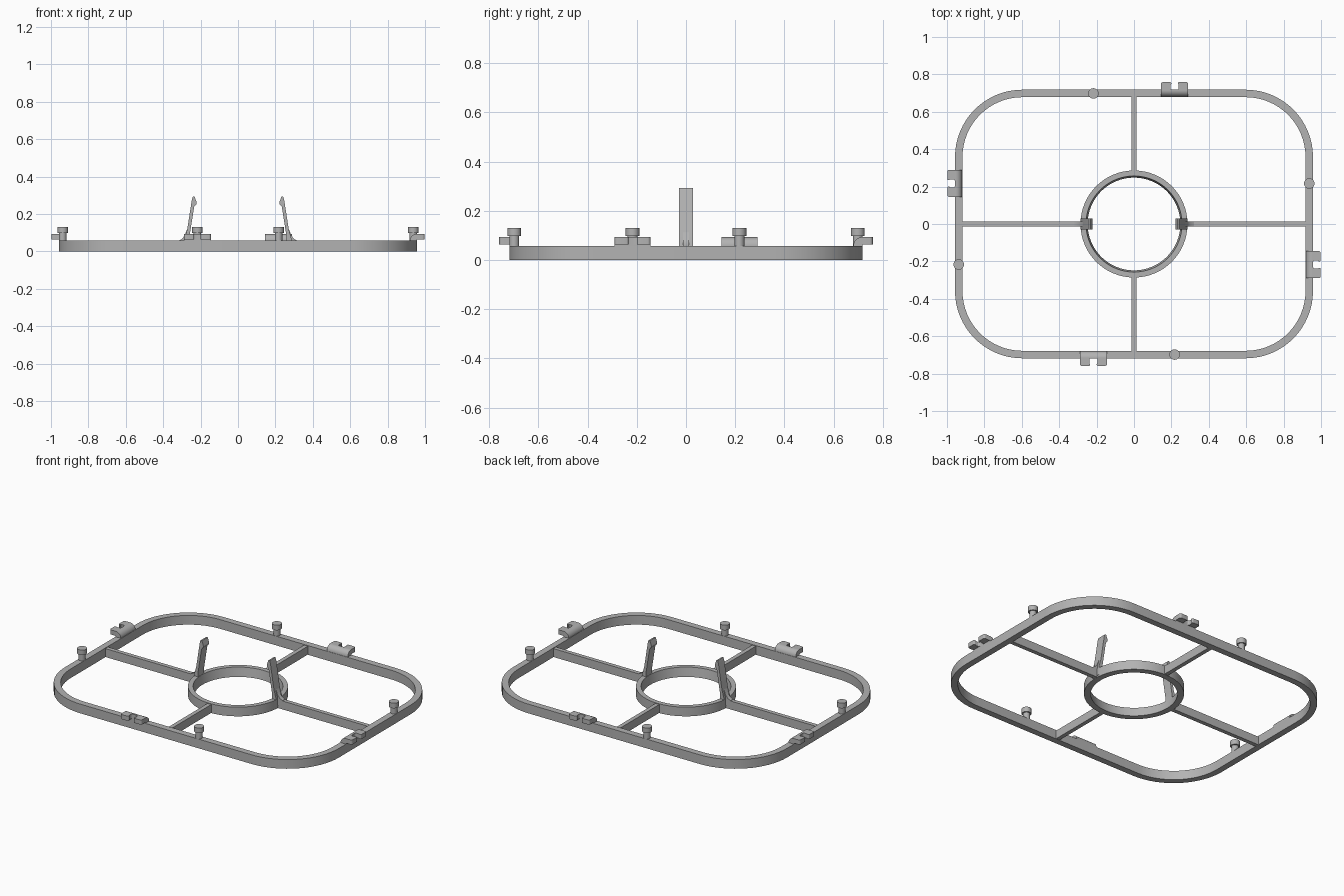
import bpy, bmesh, math
from mathutils import Matrix, Vector

cube = bpy.data.objects.get("Cube")
if cube:
    bpy.data.objects.remove(cube, do_unlink=True)

grey = bpy.data.materials.new("plain grey")
grey.use_nodes = True
grey.diffuse_color = (0.45, 0.45, 0.45, 1)
grey.node_tree.nodes["Principled BSDF"].inputs["Base Color"].default_value = grey.diffuse_color

HALF_X, HALF_Y, WALL, TOP = 0.957, 0.718, 0.04, 0.058
OFFSET = 0.217


def finish(name, bm, matrix=Matrix()):
    bmesh.ops.recalc_face_normals(bm, faces=bm.faces)
    mesh = bpy.data.meshes.new(name)
    bm.to_mesh(mesh)
    bm.free()
    mesh.transform(matrix)
    mesh.materials.append(grey)
    mesh.shade_smooth()
    mesh.set_sharp_from_angle(angle=math.radians(30))
    obj = bpy.data.objects.new(name, mesh)
    bpy.context.collection.objects.link(obj)
    return obj


def arc(cx, cy, r, start, end, steps):
    angles = [math.radians(start + (end - start) * i / steps) for i in range(steps + 1)]
    return [(cx + r * math.cos(a), cy + r * math.sin(a)) for a in angles]


def rounded_loop(hx, hy, r, z):
    points = []
    for k, (sx, sy) in enumerate([(1, 1), (-1, 1), (-1, -1), (1, -1)]):
        corner = arc(sx * (hx - r), sy * (hy - r), r, 90 * k, 90 * k + 90, 16)
        points += corner if hx > r else corner[:-1]
    return [(x, y, z) for x, y in points]


def band(name, loops):
    """Closed hoop skinned through a cycle of matching loops."""
    bm = bmesh.new()
    rings = [[bm.verts.new(p) for p in loop] for loop in loops]
    n = len(rings[0])
    for k, ring in enumerate(rings):
        after = rings[(k + 1) % len(rings)]
        for i in range(n):
            j = (i + 1) % n
            bm.faces.new((ring[i], ring[j], after[j], after[i]))
    return finish(name, bm)


def add_prism(bm, outline, low, high, place):
    """Extrude a 2D outline; place(a, b, depth) gives the 3D point."""
    face = bm.faces.new([bm.verts.new(place(a, b, low)) for a, b in outline])
    made = bmesh.ops.extrude_face_region(bm, geom=[face])["geom"]
    shift = Vector(place(0, 0, high)) - Vector(place(0, 0, low))
    bmesh.ops.translate(bm, verts=[v for v in made if isinstance(v, bmesh.types.BMVert)], vec=shift)


def flat(a, b, d):
    return (a, b, d)


def along_x(a, b, d):
    return (d, a, b)


def along_y(a, b, d):
    return (a, d, b)


# Outer frame and centre ring
band("outer_frame", [
    rounded_loop(HALF_X, HALF_Y, 0.36, 0), rounded_loop(HALF_X, HALF_Y, 0.36, TOP),
    rounded_loop(HALF_X - WALL, HALF_Y - WALL, 0.32, TOP),
    rounded_loop(HALF_X - WALL, HALF_Y - WALL, 0.32, 0)])
band("centre_ring", [rounded_loop(r, r, r, z) for r, z in
                     [(0.286, 0), (0.286, TOP), (0.257, TOP), (0.248, 0)]])

# Outline of a locating tab: rounded outer corners and a notch
REACH, HALF_TAB, NOTCH = 0.041, 0.073, 0.022
right_half = ([(NOTCH, 0.012), (NOTCH, 0.028), (NOTCH - 0.005, REACH - 0.01)]
              + arc(NOTCH + 0.003, REACH - 0.008, 0.008, 180, 90, 4)
              + arc(HALF_TAB - 0.012, REACH - 0.012, 0.012, 90, 0, 5)
              + [(HALF_TAB, -0.004)])
right_half = arc(NOTCH - 0.01, 0.01, 0.01, -90, 0, 4) + right_half[1:]
tab_outline = right_half + [(-a, b) for a, b in reversed(right_half)]
tab_base = [(0, TOP - 0.004), (-0.038, TOP - 0.004)] + arc(-0.003, TOP, 0.035, 180, 90, 8) + [(0, 0.093)]

# Each side carries a spoke, a notched tab and a headed peg
for k, side in enumerate(["back", "left_hand", "front", "right_hand"]):
    turn = Matrix.Rotation(k * math.pi / 2, 4, "Z")
    edge = HALF_Y if k % 2 == 0 else HALF_X

    bm = bmesh.new()
    w = 0.013
    add_prism(bm, [(-w, 0.27), (w, 0.27), (w, edge - 0.02), (-w, edge - 0.02)], 0.001, 0.054, flat)
    finish(side + "_spoke", bm, turn)

    bm = bmesh.new()
    add_prism(bm, tab_outline, 0.064, 0.093, flat)
    add_prism(bm, tab_base, -HALF_TAB, HALF_TAB, along_x)
    finish(side + "_tab", bm, turn @ Matrix.Translation((OFFSET, edge, 0)))

    bm = bmesh.new()
    for r, low, high in [(0.02, TOP - 0.005, 0.1), (0.028, 0.098, 0.13)]:
        bmesh.ops.create_cone(bm, cap_ends=True, segments=32, radius1=r, radius2=r,
                              depth=high - low, matrix=Matrix.Translation((0, 0, (low + high) / 2)))
    finish(side + "_peg", bm, turn @ Matrix.Translation((-OFFSET, edge - WALL / 2, 0)))

# Two upright clip arms leaning inward, each with a hook and a gusset
arm = [(0.253, 0.01), (0.287, 0.01), (0.285, 0.07), (0.272, 0.115), (0.246, 0.28),
       (0.241, 0.293), (0.232, 0.293), (0.221, 0.262), (0.223, 0.252), (0.234, 0.24), (0.258, 0.09), (0.258, TOP)]
gusset = [(0.27, 0.04), (0.325, 0.04), (0.32, 0.056), (0.3, 0.066), (0.285, 0.085), (0.274, 0.115)]
for name, turn in [("left_clip", Matrix()), ("right_clip", Matrix.Rotation(math.pi, 4, "Z"))]:
    bm = bmesh.new()
    add_prism(bm, arm, -0.029, 0.029, along_y)
    add_prism(bm, gusset, -0.013, 0.013, along_y)
    finish(name, bm, turn)
